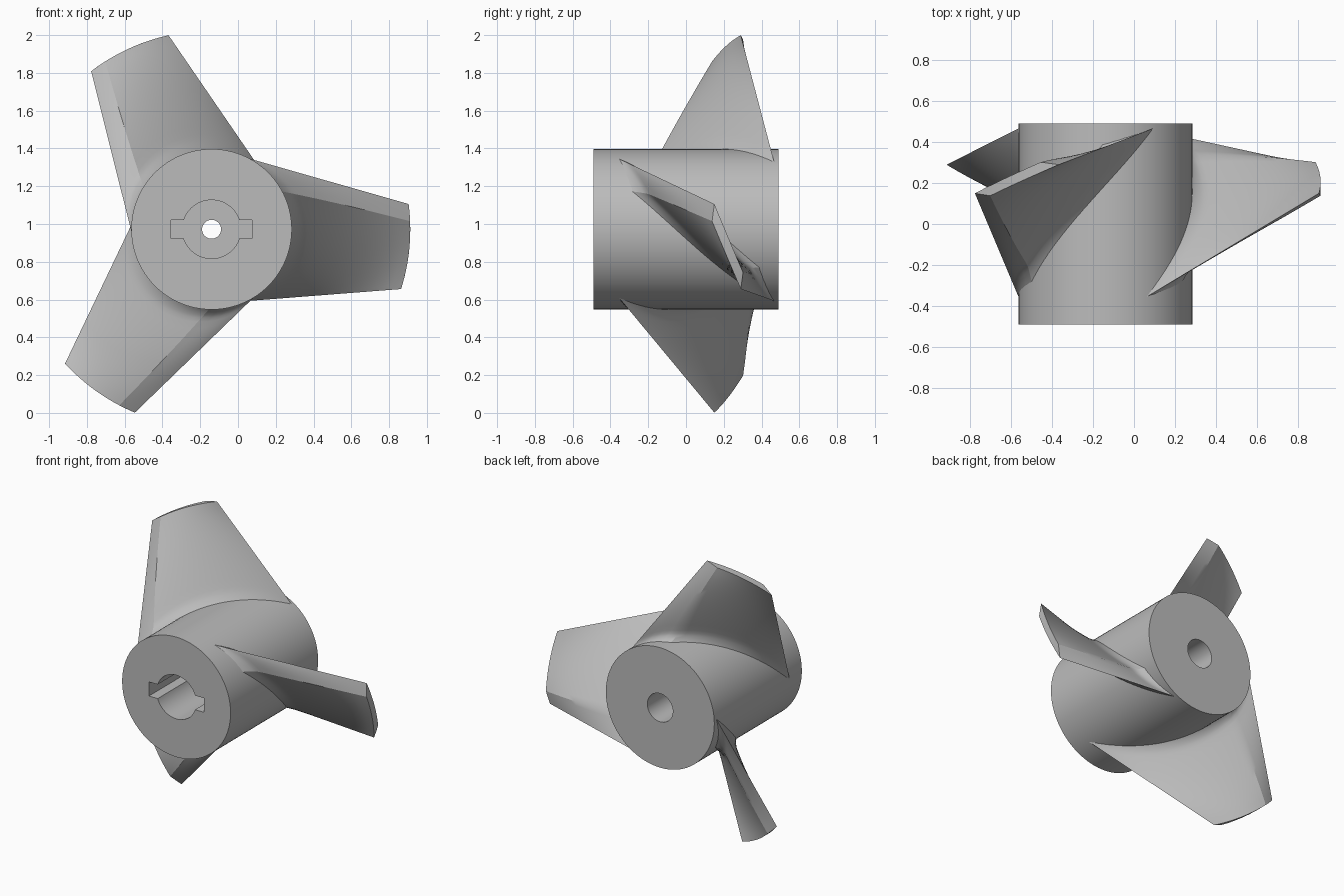
import bpy, bmesh
from math import radians, cos, sin, pi
from mathutils import Vector, Matrix

if "Cube" in bpy.data.objects:
    bpy.data.objects.remove(bpy.data.objects["Cube"], do_unlink=True)

AXIS = Vector((-0.14, 0, 0.972))
HUB_R, TIP_R, HALF = 0.425, 1.052, 0.49

metal = bpy.data.materials.new("grey metal")
metal.use_nodes = True
metal.diffuse_color = (0.5, 0.5, 0.5, 1)
metal.node_tree.nodes["Principled BSDF"].inputs["Base Color"].default_value = (0.5, 0.5, 0.5, 1)


def make_object(name, bm):
    bmesh.ops.recalc_face_normals(bm, faces=bm.faces)
    mesh = bpy.data.meshes.new(name)
    bm.to_mesh(mesh)
    bm.free()
    mesh.materials.append(metal)
    obj = bpy.data.objects.new(name, mesh)
    bpy.context.collection.objects.link(obj)
    return obj


def activate(obj):
    bpy.ops.object.select_all(action='DESELECT')
    obj.select_set(True)
    bpy.context.view_layer.objects.active = obj


def smooth(obj):
    activate(obj)
    bpy.ops.object.shade_smooth_by_angle(angle=radians(28))


def cylinder(name, radius, y0, y1, sides=64):
    bm = bmesh.new()
    place = Matrix.Translation(AXIS + Vector((0, (y0 + y1) / 2, 0))) @ Matrix.Rotation(pi / 2, 4, 'X')
    bmesh.ops.create_cone(bm, cap_ends=True, segments=sides, radius1=radius,
                          radius2=radius, depth=y1 - y0, matrix=place)
    return make_object(name, bm)


def box(name, size, centre):
    bm = bmesh.new()
    bmesh.ops.create_cube(bm, size=1, matrix=Matrix.Translation(centre) @ Matrix.Diagonal((*size, 1)))
    return make_object(name, bm)


# Hub with keyed front socket, rear bore and narrow through hole
hub = cylinder("hub", HUB_R, -HALF, HALF, 96)
cutters = [
    cylinder("socket_cutter", 0.155, -0.6, 0.02),
    box("keyway_cutter", (0.43, 0.62, 0.10), AXIS + Vector((0, -0.29, 0))),
    cylinder("rear_bore_cutter", 0.10, 0.10, 0.6),
    cylinder("through_hole_cutter", 0.05, -0.3, 0.3),
]
activate(hub)
for cutter in cutters:
    mod = hub.modifiers.new("cut", 'BOOLEAN')
    mod.operation = 'DIFFERENCE'
    mod.solver = 'EXACT'
    mod.object = cutter
    bpy.ops.object.modifier_apply(modifier=mod.name)
for cutter in cutters:
    bpy.data.objects.remove(cutter, do_unlink=True)
smooth(hub)


def lerp(a, b, t):
    return a + (b - a) * t


def polar(r, degrees, y):
    return Vector((r * cos(radians(degrees)), y, r * sin(radians(degrees))))


def blade_point(s, v, side):
    """s runs leading to trailing edge, v runs root to tip; side is -1 front, 1 back."""
    root = polar(0.42, lerp(65, -65, s), lerp(-0.37, 0.47, s))
    tip = polar(TIP_R, lerp(7.3, -17.5, s), lerp(0.15, 0.29, s))
    p = root.lerp(tip, v)
    # Flat bevel on one edge, gentle taper towards the other
    cut = lerp(0.28, 0.2, v)
    u = s if side < 0 else 1 - s
    ramp = min(u / cut, (1 - u) / (1 - cut))
    thick = lerp(0.10, 0.04, v) + 0.06 * max(0, 1 - v / 0.13) ** 2
    p.y += side * thick * ramp
    return p


def section_steps(v, side):
    cut = lerp(0.28, 0.2, v)
    wide = [cut * i / 5 for i in range(5)] + [lerp(cut, 1, i / 18) for i in range(19)]
    return wide if side < 0 else [1 - u for u in wide]


# Twisted blades with fillets flaring into the hub
ROWS = [0, 0.02, 0.04, 0.07, 0.1, 0.14] + [lerp(0.14, 1, i / 12) for i in range(1, 13)]


def make_blade(name, turn):
    bm = bmesh.new()
    spin = Matrix.Rotation(-radians(turn), 4, 'Y')
    loops = []
    for v in ROWS:
        front = [blade_point(s, v, -1) for s in section_steps(v, -1)]
        back = [blade_point(s, v, 1) for s in section_steps(v, 1)]
        ring = front + back[1:-1]
        loops.append([bm.verts.new(spin @ p + AXIS) for p in ring])
    n = len(loops[0])
    for a, b in zip(loops, loops[1:]):
        for i in range(n):
            j = (i + 1) % n
            bm.faces.new((a[i], a[j], b[j], b[i]))
    # Caps bridge the front and back chains strip by strip
    for ring in (loops[0], loops[-1]):
        bm.faces.new((ring[0], ring[1], ring[-1]))
        half = n // 2
        for i in range(1, half - 1):
            bm.faces.new((ring[i], ring[i + 1], ring[n - i - 1], ring[n - i]))
        bm.faces.new((ring[half - 1], ring[half], ring[half + 1]))
    smooth(make_object(name, bm))


for name, turn in (("left_blade", 0), ("upper_blade", 120), ("lower_blade", 240)):
    make_blade(name, turn)
